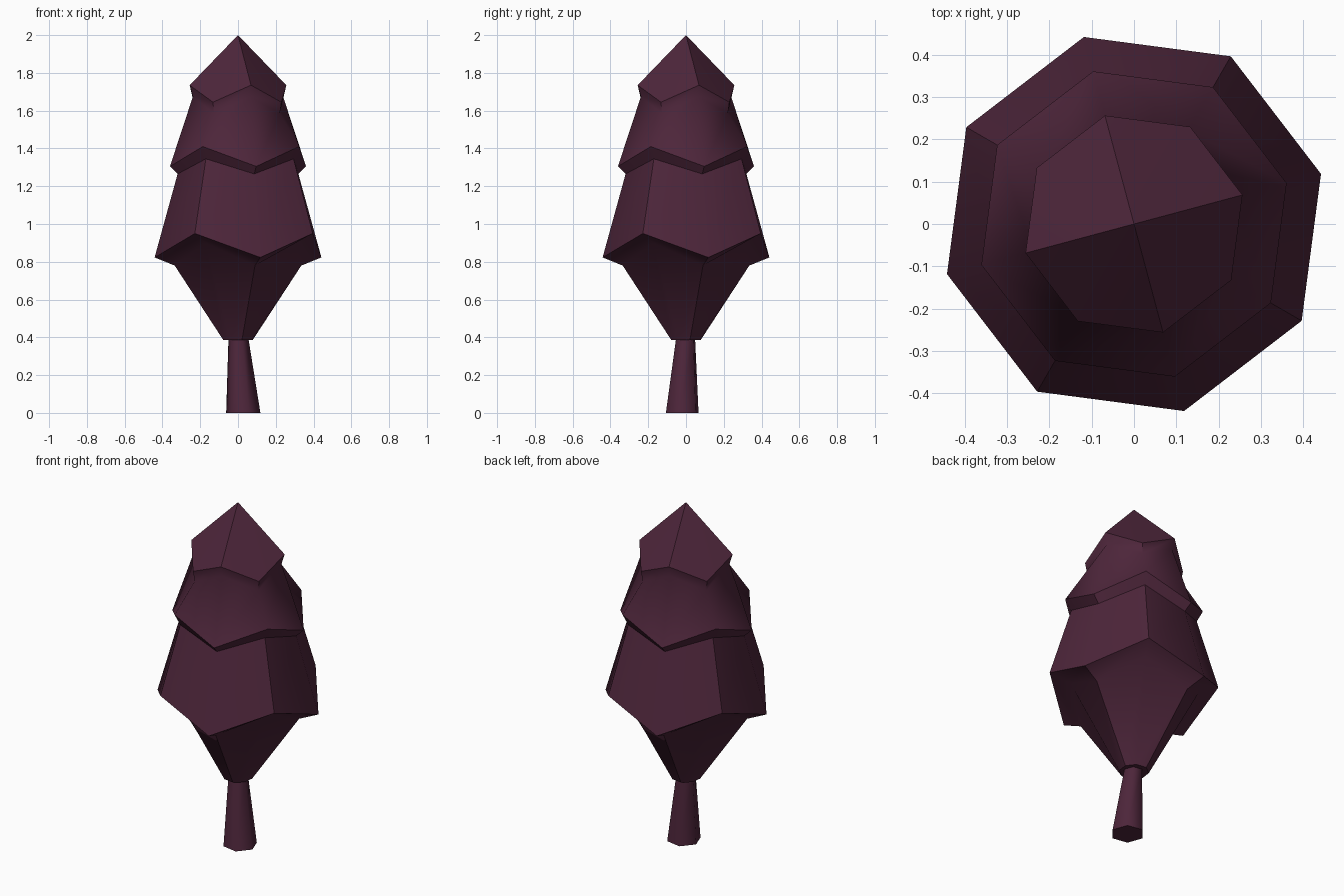
import bpy, bmesh, math

if "Cube" in bpy.data.objects:
    bpy.data.objects.remove(bpy.data.objects["Cube"])

purple = bpy.data.materials.new("dark_plum")
purple.diffuse_color = (0.075, 0.019, 0.043, 1)
purple.use_nodes = True
purple.node_tree.nodes["Principled BSDF"].inputs["Base Color"].default_value = purple.diffuse_color


def loft(name, rings, tip=None, angle=45):
    """Join rings of points into a closed skin, ending in a tip or a flat cap."""
    bm = bmesh.new()
    loops = [[bm.verts.new(p) for p in ring] for ring in rings]
    n = len(loops[0])
    for a, b in zip(loops, loops[1:]):
        for i in range(n):
            j = (i + 1) % n
            bm.faces.new((a[i], a[j], b[j], b[i]))
    bm.faces.new(loops[0][::-1])
    if tip:
        t = bm.verts.new(tip)
        for i in range(n):
            bm.faces.new((loops[-1][i], loops[-1][(i + 1) % n], t))
    else:
        bm.faces.new(loops[-1])
    bmesh.ops.recalc_face_normals(bm, faces=bm.faces)
    mesh = bpy.data.meshes.new(name)
    bm.to_mesh(mesh)
    bm.free()
    mesh.materials.append(purple)
    ob = bpy.data.objects.new(name, mesh)
    bpy.context.collection.objects.link(ob)
    bpy.ops.object.select_all(action='DESELECT')
    ob.select_set(True)
    bpy.context.view_layer.objects.active = ob
    bpy.ops.object.shade_smooth_by_angle(angle=math.radians(angle))
    return ob


def zigzag(r_even, z_even, r_odd, z_odd):
    """Eight-point ring whose corners alternate between two heights."""
    pts = []
    for i in range(8):
        a = math.radians(15 + 45 * i)
        r, z = ((r_even, z_even), (r_odd, z_odd))[i % 2]
        pts.append((r * math.cos(a), r * math.sin(a), z))
    return pts


def hexagon(x, y, z, r):
    return [(x + r * math.cos(math.radians(50 + 60 * i)),
             y + r * math.sin(math.radians(50 + 60 * i)), z) for i in range(6)]


# Foliage: three jagged skirts rising to a point
loft("foliage", [
    zigzag(0.08, 0.385, 0.08, 0.385),
    zigzag(0.347, 0.78, 0.347, 0.90),     # lower skirt underside
    zigzag(0.457, 0.823, 0.457, 0.95),    # lower skirt rim
    zigzag(0.331, 1.265, 0.34, 1.345),    # middle skirt underside
    zigzag(0.373, 1.305, 0.373, 1.41),    # middle skirt rim
    zigzag(0.247, 1.675, 0.255, 1.585),   # top skirt underside
    zigzag(0.265, 1.735, 0.265, 1.645),   # top skirt rim
], tip=(0, 0, 2))

# Trunk: leaning, tapered six-sided post
loft("trunk", [hexagon(0.028, -0.02, 0, 0.092),
               hexagon(0.002, -0.002, 0.40, 0.053)], angle=65)
